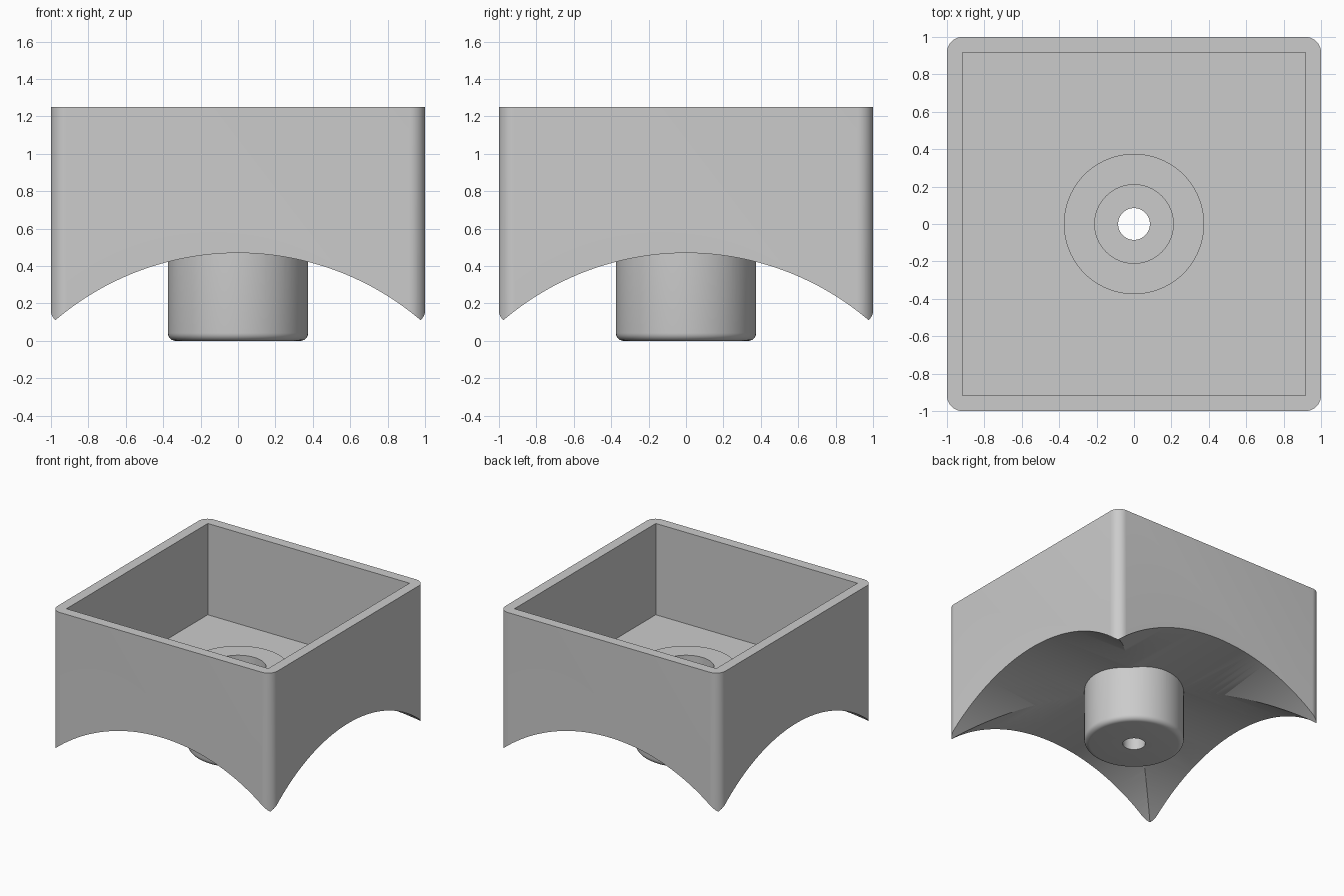
import bpy, bmesh
from math import radians, pi, cos, sin
from mathutils import Matrix

cube = bpy.data.objects.get("Cube")
if cube:
    bpy.data.objects.remove(cube, do_unlink=True)

HEIGHT = 1.25
CORNER = 0.083
ARCH_TOP, ARCH_R = 0.47, 1.506

grey = bpy.data.materials.new("plain_grey")
grey.use_nodes = True
grey.diffuse_color = (0.6, 0.6, 0.6, 1)
grey.node_tree.nodes["Principled BSDF"].inputs["Base Color"].default_value = (0.6, 0.6, 0.6, 1)


def finish(name, bm):
    bmesh.ops.recalc_face_normals(bm, faces=bm.faces)
    mesh = bpy.data.meshes.new(name)
    bm.to_mesh(mesh)
    bm.free()
    mesh.materials.append(grey)
    obj = bpy.data.objects.new(name, mesh)
    bpy.context.collection.objects.link(obj)
    return obj


def box(name, half, z0, z1):
    bm = bmesh.new()
    bmesh.ops.create_cube(bm, size=1)
    bmesh.ops.scale(bm, vec=(2 * half, 2 * half, z1 - z0), verts=bm.verts)
    bmesh.ops.translate(bm, vec=(0, 0, (z0 + z1) / 2), verts=bm.verts)
    return name, bm


def lathe(name, profile, steps=96):
    # Spin a radius/height profile, closed by caps at both ends
    bm = bmesh.new()
    rings = [[bm.verts.new((r * cos(2 * pi * i / steps), r * sin(2 * pi * i / steps), z))
              for i in range(steps)] for r, z in profile]
    for low, high in zip(rings, rings[1:]):
        for i in range(steps):
            j = (i + 1) % steps
            bm.faces.new((low[i], low[j], high[j], high[i]))
    bm.faces.new(rings[0])
    bm.faces.new(rings[-1])
    return finish(name, bm)


def combine(target, tool, operation):
    mod = target.modifiers.new(operation.lower(), 'BOOLEAN')
    mod.operation = operation
    mod.solver = 'EXACT'
    mod.object = tool
    bpy.context.view_layer.objects.active = target
    bpy.ops.object.modifier_apply(modifier=mod.name)
    bpy.data.objects.remove(tool, do_unlink=True)


# Outer block with rounded upright corners
name, bm = box("square_housing", 1, 0, HEIGHT)
upright = [e for e in bm.edges if abs(e.verts[0].co.z - e.verts[1].co.z) > 0.5]
bmesh.ops.bevel(bm, geom=upright, offset=CORNER, segments=10, profile=0.5, affect='EDGES')
housing = finish(name, bm)

# Two crossing barrel arches under the block
for axis in ('X', 'Y'):
    bm = bmesh.new()
    bmesh.ops.create_cone(bm, cap_ends=True, segments=192, radius1=ARCH_R, radius2=ARCH_R, depth=3)
    bmesh.ops.rotate(bm, matrix=Matrix.Rotation(radians(90), 3, axis), verts=bm.verts)
    bmesh.ops.translate(bm, vec=(0, 0, ARCH_TOP - ARCH_R), verts=bm.verts)
    combine(housing, finish("arch_cutter", bm), 'DIFFERENCE')

# Open square tray
combine(housing, finish(*box("tray_cutter", 0.917, 0.5, HEIGHT + 0.2)), 'DIFFERENCE')

# Round post through the floor, with a filleted foot
fillet = 0.042
foot = [(0.375 - fillet + fillet * sin(a), fillet - fillet * cos(a))
        for a in (radians(15 * k) for k in range(7))]
combine(housing, lathe("post", foot + [(0.375, 0.665)]), 'UNION')

# Screw recess and through hole
combine(housing, lathe("recess_cutter", [(0.21, 0.167), (0.21, 0.9)]), 'DIFFERENCE')
combine(housing, lathe("hole_cutter", [(0.085, -0.1), (0.085, 0.3)], 48), 'DIFFERENCE')

bpy.ops.object.select_all(action='DESELECT')
housing.select_set(True)
bpy.context.view_layer.objects.active = housing
bpy.ops.object.shade_smooth_by_angle(angle=radians(30))
